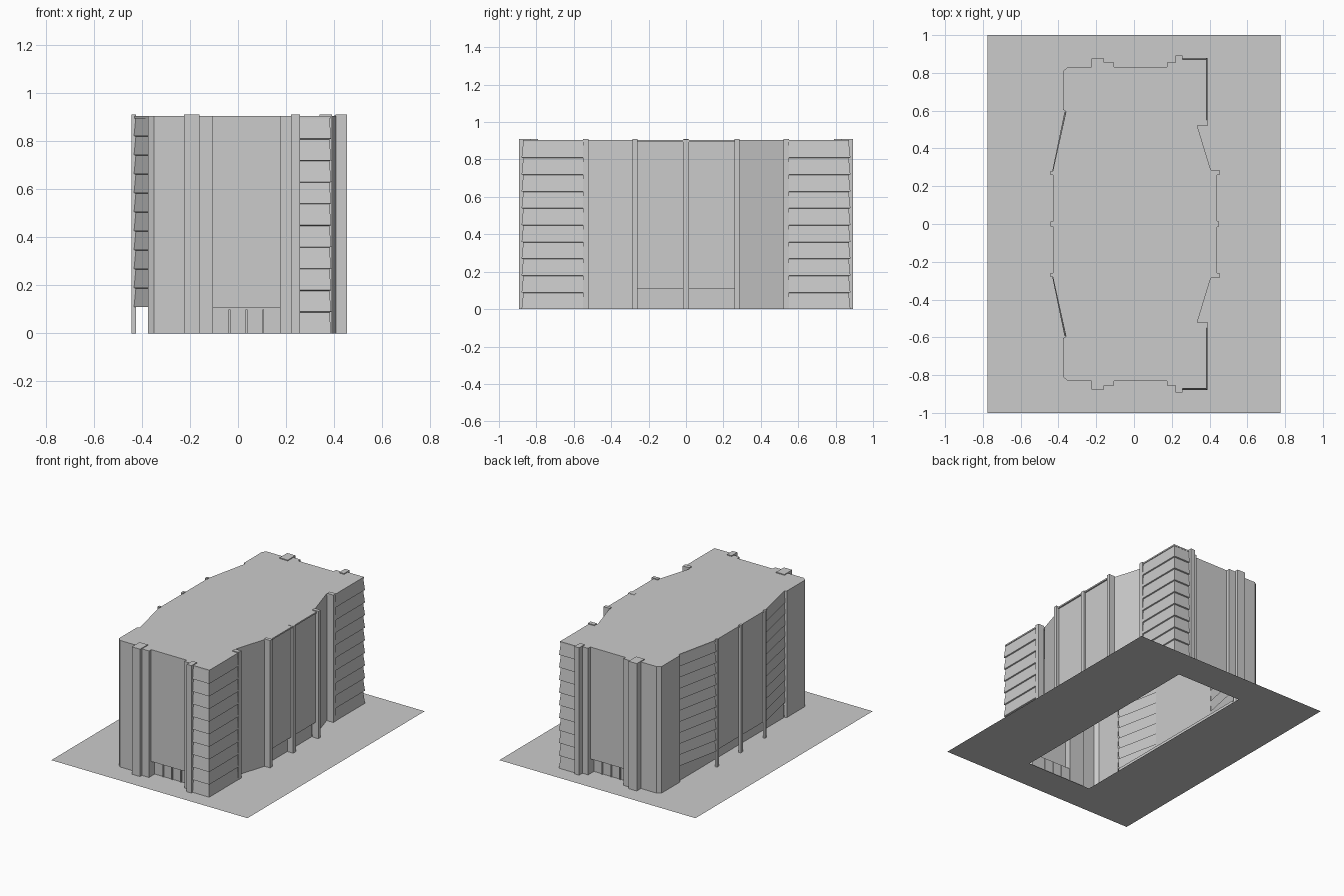
import bpy
import bmesh

if "Cube" in bpy.data.objects:
    bpy.data.objects.remove(bpy.data.objects["Cube"], do_unlink=True)

grey = bpy.data.materials.new("plain_grey")
grey.use_nodes = True
grey.diffuse_color = (0.6, 0.6, 0.6, 1)
grey.node_tree.nodes["Principled BSDF"].inputs["Base Color"].default_value = (0.6, 0.6, 0.6, 1)

ROOF = 0.9
CAP = 0.91
OPEN = 0.11


def finish(name, bm, mirror=True):
    mesh = bpy.data.meshes.new(name)
    bm.to_mesh(mesh)
    bm.free()
    mesh.materials.append(grey)
    obj = bpy.data.objects.new(name, mesh)
    bpy.context.collection.objects.link(obj)
    if mirror:
        mod = obj.modifiers.new("Mirror", "MIRROR")
        mod.use_axis = (False, True, False)
        mod.use_clip = True
    return obj


def loft(name, rows):
    """Skin a stack of (path, height) rows; paths run clockwise from above."""
    bm = bmesh.new()
    rings = [[bm.verts.new((x, y, z)) for x, y in path] for path, z in rows]
    for low, high in zip(rings, rings[1:]):
        for i in range(len(low) - 1):
            bm.faces.new((low[i], high[i], high[i + 1], low[i + 1]))
    return finish(name, bm)


def wall(name, path, z0=0.0, z1=ROOF):
    return loft(name, [(path, z0), (path, z1)])


def boards(name, inner, outer, z0, count):
    """Overlapping cladding: each board leans out towards its lower edge."""
    step = (ROOF - z0) / count
    rows = []
    for i in range(count):
        rows += [(outer, z0 + i * step), (inner, z0 + (i + 0.97) * step)]
    rows.append((inner, ROOF))
    return loft(name, rows)


def box(name, x0, x1, y0, y1, z0, z1, mirror=True):
    bm = bmesh.new()
    bmesh.ops.create_cube(bm, size=1)
    for v in bm.verts:
        v.co.x = x1 if v.co.x > 0 else x0
        v.co.y = y1 if v.co.y > 0 else y0
        v.co.z = z1 if v.co.z > 0 else z0
    return finish(name, bm, mirror)


# Ground sheet with a rectangular opening under the building
bm = bmesh.new()
rings = [[bm.verts.new((sx * w, sy * d, 0)) for sx, sy in ((-1, -1), (1, -1), (1, 1), (-1, 1))]
         for w, d in ((0.775, 1.0), (0.257, 0.77))]
for i in range(4):
    j = (i + 1) % 4
    bm.faces.new((rings[0][i], rings[0][j], rings[1][j], rings[1][i]))
finish("ground_sheet", bm, False)

# Roof slab following the footprint
half = [(-0.43, 0.28), (-0.36, 0.595), (-0.375, 0.605), (-0.375, 0.81), (-0.35, 0.83),
        (-0.105, 0.83), (0.175, 0.83), (0.22, 0.83), (0.22, 0.872), (0.385, 0.872),
        (0.385, 0.525), (0.335, 0.52), (0.407, 0.285), (0.44, 0.27)]
outline = half + [(x, -y) for x, y in reversed(half)]
bm = bmesh.new()
top = bm.faces.new([bm.verts.new((x, y, ROOF + 0.004)) for x, y in outline])
geom = bmesh.ops.extrude_face_region(bm, geom=[top], use_keep_orig=True)["geom"]
for v in geom:
    if isinstance(v, bmesh.types.BMVert):
        v.co.z = ROOF - 0.006
bmesh.ops.recalc_face_normals(bm, faces=bm.faces)
finish("roof_slab", bm, False)

# Left side: plain middle, clad slants, recessed ground floor
wall("left_middle_wall", [(-0.425, 0), (-0.425, 0.28)], OPEN)
boards("left_slanted_cladding", [(-0.425, 0.28), (-0.36, 0.595)],
       [(-0.433, 0.278), (-0.368, 0.593)], OPEN, 10)
inner = [(-0.36, 0), (-0.36, 0.28), (-0.36, 0.59)]
loft("left_ground_floor", [(inner, 0), (inner, OPEN),
                           ([(-0.425, 0), (-0.425, 0.28), (-0.365, 0.59)], OPEN)])
box("left_outer_column", -0.442, -0.425, 0.26, 0.28, 0, CAP)
box("left_middle_column", -0.442, -0.425, -0.013, 0.013, 0, CAP, False)

# Plain end corners on the left
wall("left_end_wall", [(-0.36, 0.595), (-0.375, 0.605), (-0.375, 0.81), (-0.35, 0.83),
                       (-0.225, 0.83)])

# End walls with entrance, side piers and recessed door
wall("entrance_upper_wall", [(-0.105, 0.83), (0.175, 0.83)], OPEN - 0.005)
door = [(-0.105, 0.79), (0.175, 0.79)]
loft("entrance_recess", [(door, 0), (door, OPEN - 0.005),
                         ([(-0.105, 0.83), (0.175, 0.83)], OPEN - 0.005)])
for k in range(1, 4):
    x = -0.105 + 0.07 * k
    box("entrance_mullion", x - 0.004, x + 0.004, 0.785, 0.798, 0, OPEN - 0.01)
box("wide_pier", -0.225, -0.16, 0.79, 0.877, 0, CAP)
box("wide_pier_return", -0.16, -0.105, 0.785, 0.855, 0, ROOF + 0.004)
box("narrow_pier", 0.22, 0.257, 0.83, 0.893, 0, CAP)
box("narrow_pier_return", 0.175, 0.22, 0.785, 0.855, 0, ROOF + 0.004)

# Clad end blocks on the right
boards("right_end_cladding", [(0.255, 0.87), (0.38, 0.87), (0.38, 0.55)],
       [(0.255, 0.879), (0.388, 0.879), (0.388, 0.55)], 0, 10)
box("right_end_pier", 0.34, 0.39, 0.52, 0.55, 0, CAP)

# Right side: slants, middle wall, columns and recessed bays
wall("right_slanted_wall", [(0.335, 0.525), (0.41, 0.28)])
wall("right_middle_wall", [(0.43, 0.265), (0.43, 0)], OPEN)
bay = [(0.4, 0.265), (0.4, 0.01)]
loft("right_ground_bay", [(bay, 0), (bay, OPEN),
                          ([(0.43, 0.265), (0.43, 0.01)], OPEN)])
box("right_outer_column", 0.405, 0.453, 0.26, 0.285, 0, CAP)
box("right_middle_column", 0.4, 0.447, -0.015, 0.015, 0, CAP - 0.004, False)
